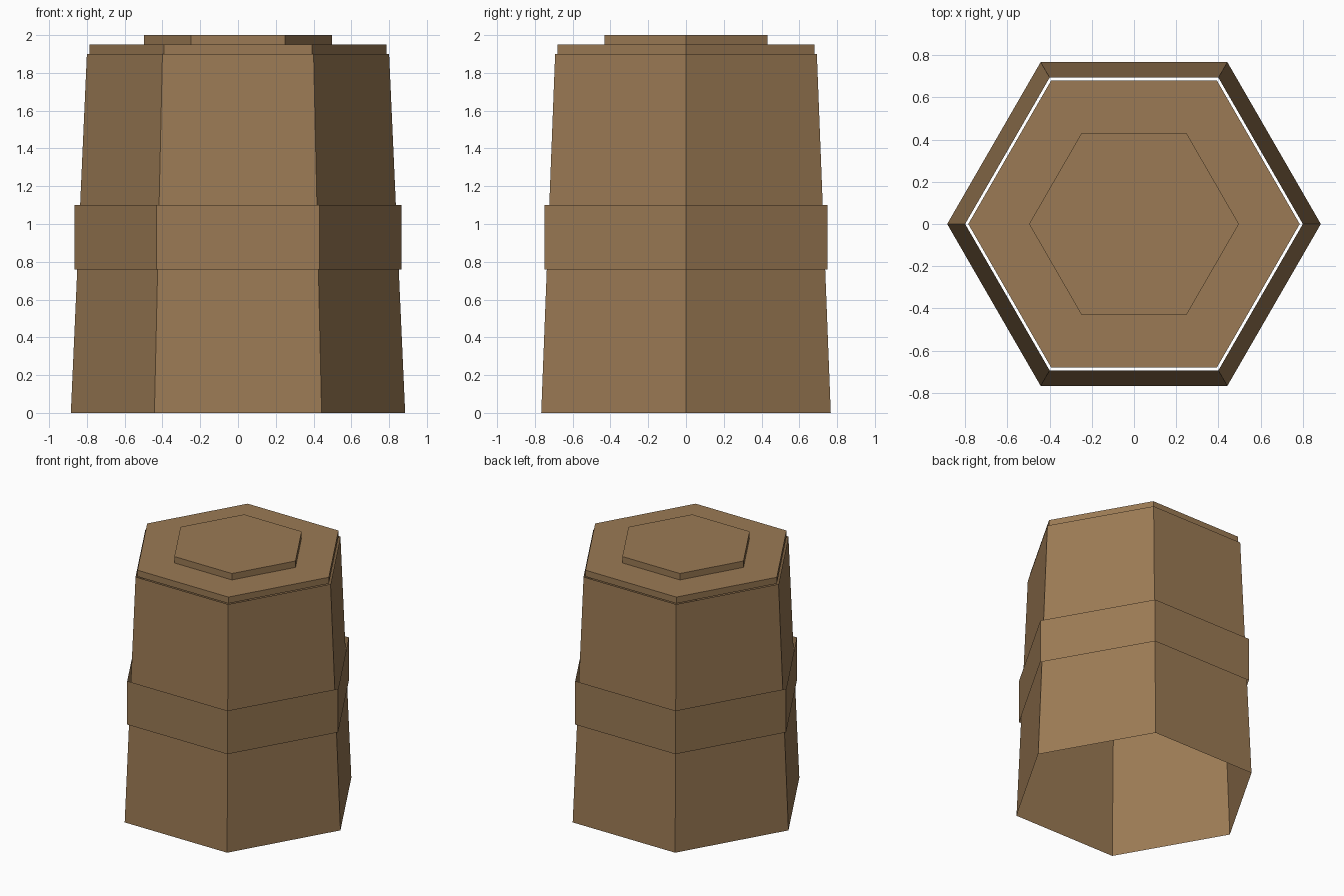
import bpy, bmesh
from math import cos, sin, pi

if "Cube" in bpy.data.objects:
    bpy.data.objects.remove(bpy.data.objects["Cube"])

SIDES = 6

brown = bpy.data.materials.new("warm brown")
brown.diffuse_color = (0.328, 0.195, 0.089, 1)
brown.use_nodes = True
brown.node_tree.nodes["Principled BSDF"].inputs["Base Color"].default_value = brown.diffuse_color


def hex_part(name, z0, r0, z1, r1, capped):
    """Six-sided tube with corners on the x axis, open or capped at both ends."""
    bm = bmesh.new()
    rings = []
    for z, r in ((z0, r0), (z1, r1)):
        rings.append([bm.verts.new((r * cos(2 * pi * i / SIDES),
                                    r * sin(2 * pi * i / SIDES), z))
                      for i in range(SIDES)])
    low, high = rings
    for i in range(SIDES):
        j = (i + 1) % SIDES
        bm.faces.new((low[i], low[j], high[j], high[i]))
    if capped:
        bm.faces.new(high)
        bm.faces.new(low[::-1])
    mesh = bpy.data.meshes.new(name)
    bm.to_mesh(mesh)
    bm.free()
    mesh.materials.append(brown)
    obj = bpy.data.objects.new(name, mesh)
    bpy.context.collection.objects.link(obj)
    return obj


# Tapered shell, open at top and bottom
hex_part("body_shell", 0, 0.885, 1.9, 0.80, False)
# Straight sleeve standing off the shell, open at both ends
hex_part("middle_band", 0.76, 0.865, 1.10, 0.865, False)
# Lid sits just inside the shell rim, with a small raised plate
hex_part("lid", 1.9, 0.785, 1.95, 0.785, True)
hex_part("top_plate", 1.95, 0.497, 2.0, 0.497, True)
